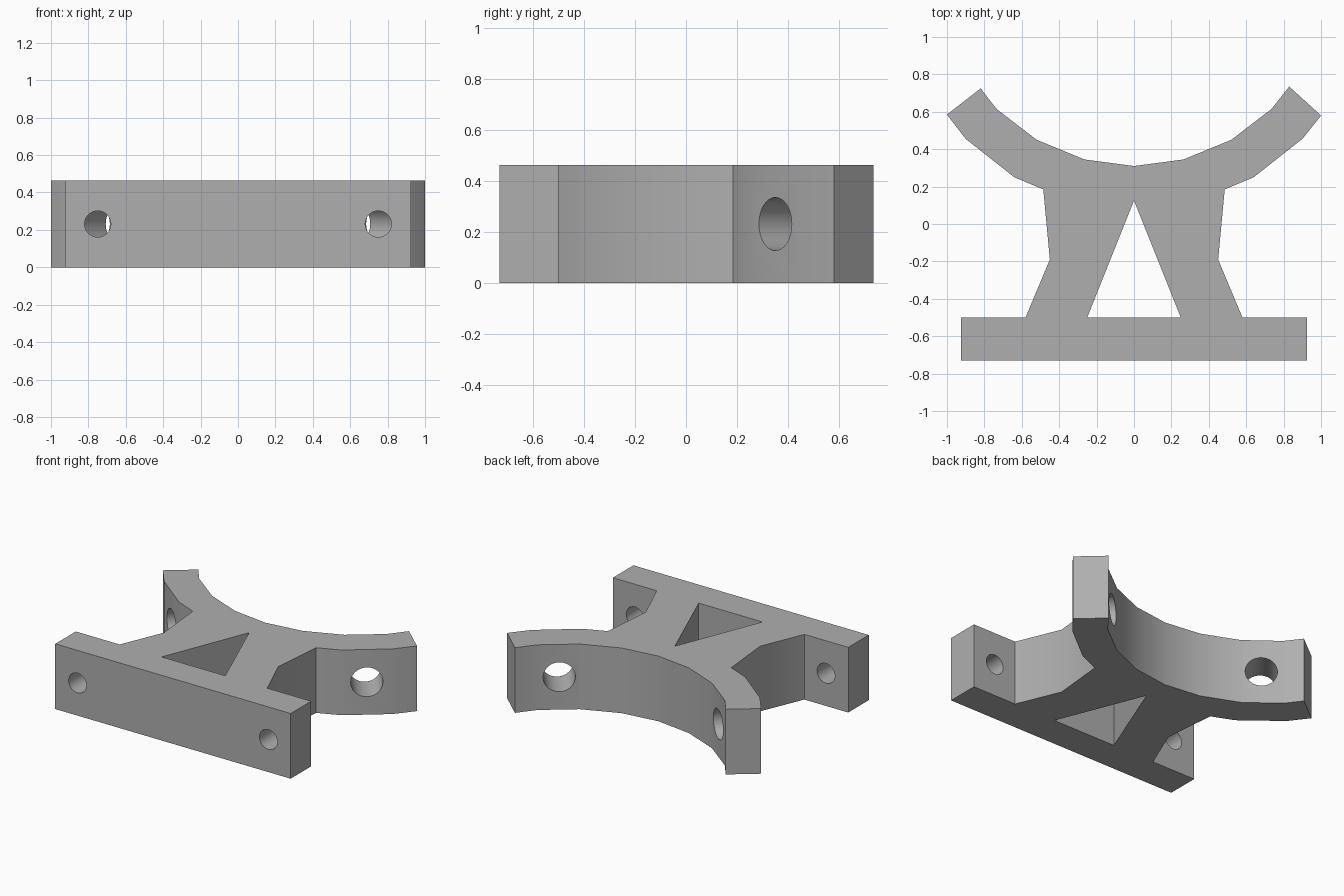
import bpy
import bmesh
import math
from mathutils import Vector

cube = bpy.data.objects.get("Cube")
if cube:
    bpy.data.objects.remove(cube, do_unlink=True)

HEIGHT = 0.463
MID = HEIGHT / 2

grey = bpy.data.materials.new("plain grey")
grey.use_nodes = True
colour = (0.43, 0.43, 0.43, 1)
grey.diffuse_color = colour
grey.node_tree.nodes["Principled BSDF"].inputs["Base Color"].default_value = colour


def prism(name, outline, z0, z1):
    """Extrude a flat outline upwards from z0 to z1."""
    mesh = bpy.data.meshes.new(name)
    bm = bmesh.new()
    face = bm.faces.new([bm.verts.new((x, y, z0)) for x, y in outline])
    top = bmesh.ops.extrude_face_region(bm, geom=[face])
    verts = [v for v in top["geom"] if isinstance(v, bmesh.types.BMVert)]
    bmesh.ops.translate(bm, verts=verts, vec=(0, 0, z1 - z0))
    bmesh.ops.recalc_face_normals(bm, faces=bm.faces)
    bm.to_mesh(mesh)
    bm.free()
    obj = bpy.data.objects.new(name, mesh)
    bpy.context.collection.objects.link(obj)
    return obj


def drill(name, centre, axis, radius, depth):
    """Round cutter along an axis."""
    bpy.ops.mesh.primitive_cylinder_add(vertices=48, radius=radius, depth=depth, location=centre)
    obj = bpy.context.object
    obj.name = name
    obj.rotation_euler = Vector(axis).to_track_quat("Z", "Y").to_euler()
    return obj


# Bracket body: base plate, waisted neck and curved cradle in one profile
right = [(0.925, -0.73), (0.925, -0.5), (0.58, -0.5), (0.45, -0.19), (0.485, 0.185),
         (0.64, 0.25), (0.9, 0.455), (1.0, 0.58), (0.83, 0.735), (0.735, 0.615),
         (0.52, 0.45), (0.265, 0.345)]
left = [(-x, y) for x, y in right]
left[7:9] = [(-1.0, 0.585), (-0.82, 0.725)]
bracket = prism("cradle_bracket", right + [(0, 0.31)] + left[::-1], 0, HEIGHT)
bracket.data.materials.append(grey)

# Triangular window, plate screw holes and cradle holes
cutters = [prism("window_cutter", [(-0.25, -0.5), (0.25, -0.5), (0, 0.125)], -0.1, HEIGHT + 0.1)]
for side in (-1, 1):
    cutters.append(drill("plate_hole_cutter", (side * 0.75, -0.615, MID), (0, 1, 0), 0.07, 0.4))
    cutters.append(drill("cradle_hole_cutter", (side * 0.7, 0.435, MID),
                         (side * 0.62, -0.785, 0), 0.104, 0.6))

bpy.ops.object.select_all(action="DESELECT")
bpy.context.view_layer.objects.active = bracket
bracket.select_set(True)
for cutter in cutters:
    cutter.hide_render = True
    cut = bracket.modifiers.new("cut", "BOOLEAN")
    cut.operation = "DIFFERENCE"
    cut.solver = "EXACT"
    cut.object = cutter
    bpy.ops.object.modifier_apply(modifier=cut.name)
    bpy.data.objects.remove(cutter, do_unlink=True)

bpy.ops.object.shade_smooth_by_angle(angle=math.radians(30))
